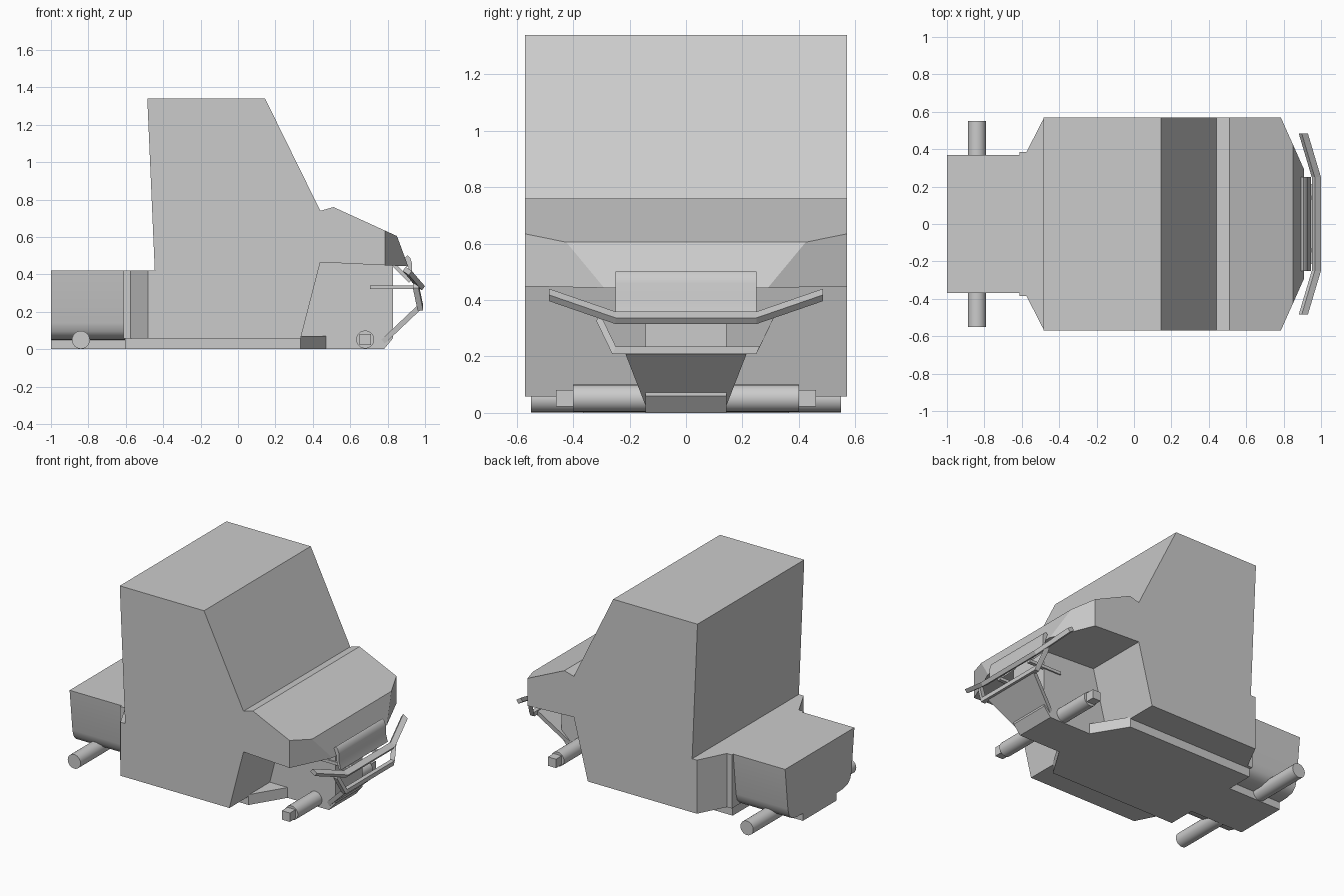
import bpy, bmesh, math
from mathutils import Vector

if "Cube" in bpy.data.objects:
    bpy.data.objects.remove(bpy.data.objects["Cube"])

grey = bpy.data.materials.new("plain grey")
grey.use_nodes = True
colour = (0.6, 0.6, 0.6, 1)
grey.diffuse_color = colour
grey.node_tree.nodes["Principled BSDF"].inputs["Base Color"].default_value = colour


def finish(name, bm, smooth=False):
    bmesh.ops.recalc_face_normals(bm, faces=bm.faces)
    mesh = bpy.data.meshes.new(name)
    bm.to_mesh(mesh)
    bm.free()
    mesh.materials.append(grey)
    ob = bpy.data.objects.new(name, mesh)
    bpy.context.collection.objects.link(ob)
    if smooth:
        bpy.ops.object.select_all(action="DESELECT")
        ob.select_set(True)
        bpy.context.view_layer.objects.active = ob
        bpy.ops.object.shade_smooth_by_angle(angle=math.radians(50))
    return ob


def prism_mesh(points, lo, hi, axis):
    """Extrude a 2D outline along the x, y or z axis."""
    place = {"x": lambda a, b, t: (t, a, b),
             "y": lambda a, b, t: (a, t, b),
             "z": lambda a, b, t: (a, b, t)}[axis]
    bm = bmesh.new()
    face = bm.faces.new([bm.verts.new(place(a, b, lo)) for a, b in points])
    ext = bmesh.ops.extrude_face_region(bm, geom=[face])
    bmesh.ops.translate(bm, vec=place(0, 0, hi - lo),
                        verts=[v for v in ext["geom"] if isinstance(v, bmesh.types.BMVert)])
    return bm


def prism(name, points, lo, hi, axis, smooth=False):
    return finish(name, prism_mesh(points, lo, hi, axis), smooth)


def mirrored(half):
    return half + [(a, -b) for a, b in reversed(half)]


def cylinder(name, x, z, radius, half_length):
    ring = [(x + radius * math.cos(i * math.tau / 24), z + radius * math.sin(i * math.tau / 24))
            for i in range(24)]
    return prism(name, ring, -half_length, half_length, "y", True)


def bar(name, path, across, up):
    """Sweep a rectangle along a path that is mirrored in y."""
    path = [Vector(p) for p in path]
    path += [Vector((p.x, -p.y, p.z)) for p in reversed(path)]
    across, up = Vector(across) / 2, Vector(up) / 2
    bm = bmesh.new()
    rings = [[bm.verts.new(p + i * across + j * up)
              for i, j in ((-1, -1), (1, -1), (1, 1), (-1, 1))] for p in path]
    for r, s in zip(rings, rings[1:]):
        for i in range(4):
            k = (i + 1) % 4
            bm.faces.new((r[i], r[k], s[k], s[i]))
    bm.faces.new(rings[0])
    bm.faces.new(rings[-1])
    return finish(name, bm)


# Cab and hood from one side profile, nose corners cut off
bm = prism_mesh([(-0.485, 1.34), (0.145, 1.34), (0.44, 0.74), (0.51, 0.76), (0.85, 0.605),
                 (0.91, 0.443), (0.44, 0.465), (0.335, 0.058), (-0.48, 0.058),
                 (-0.48, 0.42), (-0.445, 0.42)], -0.57, 0.57, "y")
for side in (1, -1):
    cut = bmesh.ops.bisect_plane(bm, geom=bm.verts[:] + bm.edges[:] + bm.faces[:],
                                 plane_co=(0.785, 0.57 * side, 0.5),
                                 plane_no=(0.28, 0.125 * side, 0), clear_outer=True)
    rim = [e for e in cut["geom_cut"] if isinstance(e, bmesh.types.BMEdge)]
    bmesh.ops.holes_fill(bm, edges=rim)
finish("cab", bm)

# Lower body behind the cab, narrowing to the rear
prism("cab_rear_base", mirrored([(-0.612, 0.385), (-0.575, 0.385), (-0.48, 0.57)]),
      0.058, 0.42, "z")

# Floor frame, narrowing between the front wheels
prism("floor_frame", mirrored([(-0.605, 0.365), (0.335, 0.365)]), 0, 0.058, "z")
prism("frame_taper", mirrored([(0.335, 0.365), (0.47, 0.145)]), 0, 0.07, "z")
prism("front_core", [(0.335, 0), (0.78, 0), (0.83, 0.06), (0.83, 0.447), (0.44, 0.465),
                     (0.335, 0.06)], -0.143, 0.143, "y")

# Rear box with rounded lower corners
half = [(0.18, 0), (0.18, 0.05), (0.25, 0.052), (0.30, 0.065), (0.328, 0.095),
        (0.34, 0.14), (0.37, 0.42)]
prism("rear_box", half + [(-y, z) for y, z in reversed(half)], -1, -0.6, "x", True)

# Axles
cylinder("rear_axle", -0.84, 0.05, 0.048, 0.55)
cylinder("front_axle", 0.68, 0.052, 0.048, 0.40)
prism("front_axle_tips", [(0.65, 0.022), (0.71, 0.022), (0.71, 0.082), (0.65, 0.082)],
      -0.46, 0.46, "y")

# Front guard: upper bar, lower hoop, rods, plate and skid
bar("upper_bumper_bar", [(0.905, 0.485, 0.418), (0.975, 0.25, 0.337)],
    (0.033, 0, -0.022), (0.016, 0, 0.022))
bar("lower_bumper_hoop", [(0.95, 0.312, 0.34), (0.975, 0.255, 0.222)],
    (0.03, 0, 0), (0, 0.012, 0.028))
for side in (1, -1):
    y = 0.14 * side
    prism("bumper_rod", [(0.705, 0.322), (0.95, 0.322), (0.95, 0.342), (0.705, 0.342)],
          y - 0.012, y + 0.012, "y")
    prism("bumper_bracket", [(0.82, 0.45), (0.85, 0.45), (0.93, 0.37), (0.915, 0.355)],
          y - 0.012, y + 0.012, "y")
prism("guard_plate", [(0.89, 0.485), (0.905, 0.502), (0.92, 0.49), (0.93, 0.46), (0.93, 0.41),
                      (0.945, 0.355), (0.93, 0.355), (0.912, 0.41), (0.91, 0.445)],
      -0.25, 0.25, "y", True)

bm = bmesh.new()
corners = [(0.975, 0.215, 0.21), (0.785, 0.145, 0.03)]
rows = [[bm.verts.new((x + dx, s * y, z + dz)) for x, y, z in corners for s in (1, -1)]
        for dx, dz in ((0, 0), (-0.018, 0.022))]
for a, b in ((0, 1), (1, 3), (3, 2), (2, 0)):
    bm.faces.new((rows[0][a], rows[0][b], rows[1][b], rows[1][a]))
for r in rows:
    bm.faces.new((r[0], r[1], r[3], r[2]))
finish("skid_plate", bm)
